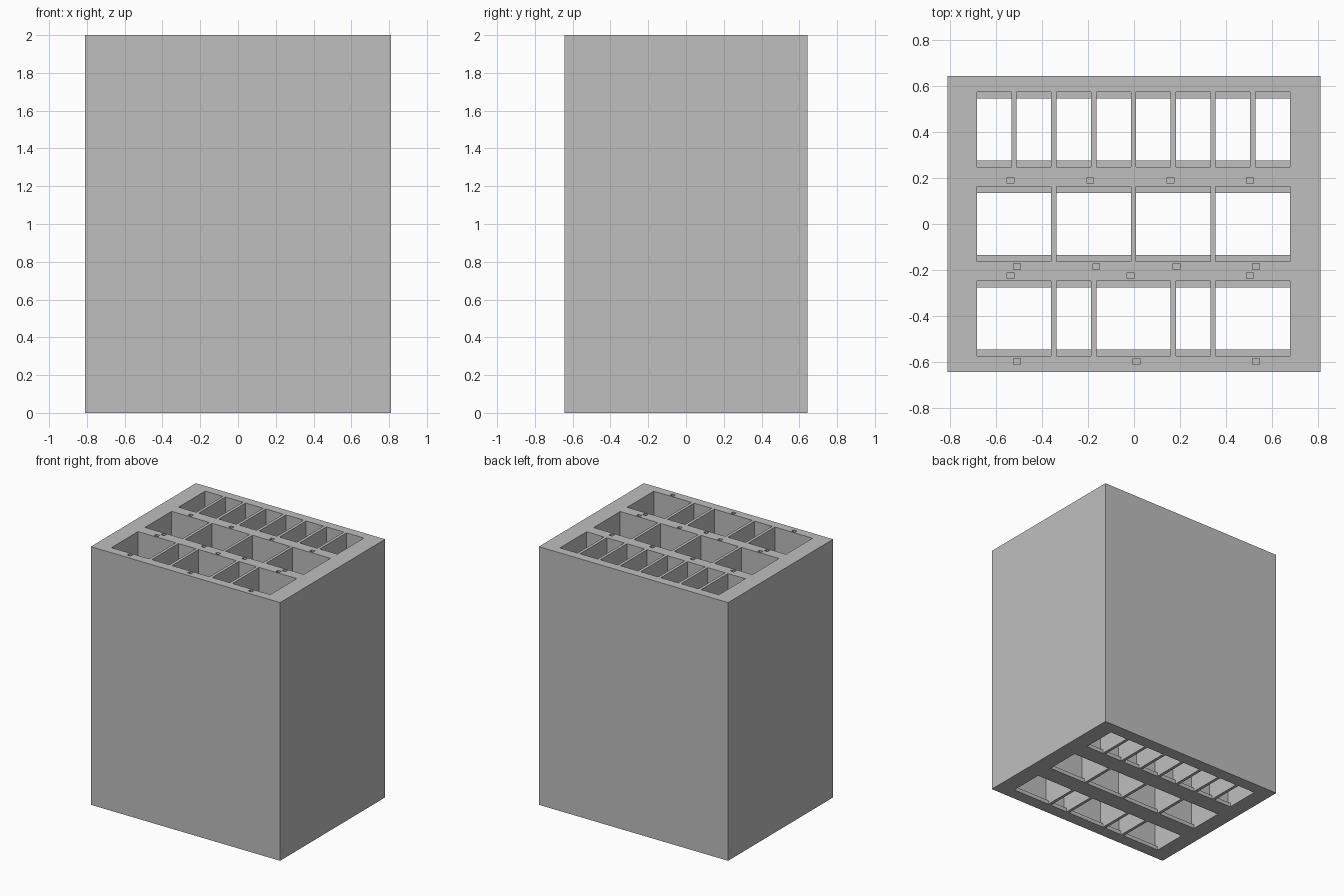
import bpy, bmesh
from mathutils import Matrix, Vector

if "Cube" in bpy.data.objects:
    bpy.data.objects.remove(bpy.data.objects["Cube"])

grey = bpy.data.materials.new("plain_grey")
grey.diffuse_color = (0.52, 0.52, 0.52, 1)
grey.use_nodes = True
grey.node_tree.nodes["Principled BSDF"].inputs["Base Color"].default_value = grey.diffuse_color


def boxes_object(name, boxes):
    """One object made of boxes given as (x0, x1, y0, y1, z0, z1)."""
    bm = bmesh.new()
    for x0, x1, y0, y1, z0, z1 in boxes:
        c = Vector(((x0 + x1) / 2, (y0 + y1) / 2, (z0 + z1) / 2))
        s = Matrix.Diagonal((x1 - x0, y1 - y0, z1 - z0, 1))
        bmesh.ops.create_cube(bm, size=1, matrix=Matrix.Translation(c) @ s)
    me = bpy.data.meshes.new(name)
    bm.to_mesh(me)
    bm.free()
    me.materials.append(grey)
    ob = bpy.data.objects.new(name, me)
    bpy.context.collection.objects.link(ob)
    return ob


# Main block
block = boxes_object("cabinet_block", [(-0.811, 0.811, -0.643, 0.643, 0, 2)])

# Shafts: rows of cells one or two pitches wide, narrowed by ledges at the bottom
PITCH, WALL, X0, HALF_Y, LEDGE, LEDGE_H = 0.173, 0.023, -0.683, 0.163, 0.028, 0.03
rows = [(0.411, [1] * 8), (0.0, [2] * 4), (-0.411, [2, 1, 2, 1, 2])]
shafts, openings = [], []
for yc, cells in rows:
    x = X0
    for n in cells:
        x1 = x + n * PITCH - WALL
        shafts.append((x, x1, yc - HALF_Y, yc + HALF_Y, LEDGE_H, 2.1))
        h = HALF_Y - LEDGE
        openings.append((x, x1, yc - h, yc + h, -0.1, 0.5))
        x += n * PITCH

# Small square pits in the top, between the rows
pit_rows = [(0.19, (-0.537, -0.19, 0.158, 0.504)),
            (-0.185, (-0.508, -0.164, 0.184, 0.531)),
            (-0.224, (-0.537, -0.016, 0.504)),
            (-0.598, (-0.508, 0.01, 0.531))]
pits = [(x - 0.015, x + 0.015, y - 0.013, y + 0.013, 1.97, 2.1)
        for y, xs in pit_rows for x in xs]

# Cut everything out of the block
cutters = [boxes_object("shaft_cutter", shafts),
           boxes_object("opening_cutter", openings),
           boxes_object("pit_cutter", pits)]
for cutter in cutters:
    cutter.hide_render = True
    mod = block.modifiers.new(cutter.name, 'BOOLEAN')
    mod.operation = 'DIFFERENCE'
    mod.solver = 'EXACT'
    mod.object = cutter

bpy.context.view_layer.update()
deps = bpy.context.evaluated_depsgraph_get()
result = bpy.data.meshes.new_from_object(block.evaluated_get(deps))
block.modifiers.clear()
block.data = result
result.materials.clear()
result.materials.append(grey)
for p in result.polygons:
    p.material_index = 0
for cutter in cutters:
    bpy.data.objects.remove(cutter)
